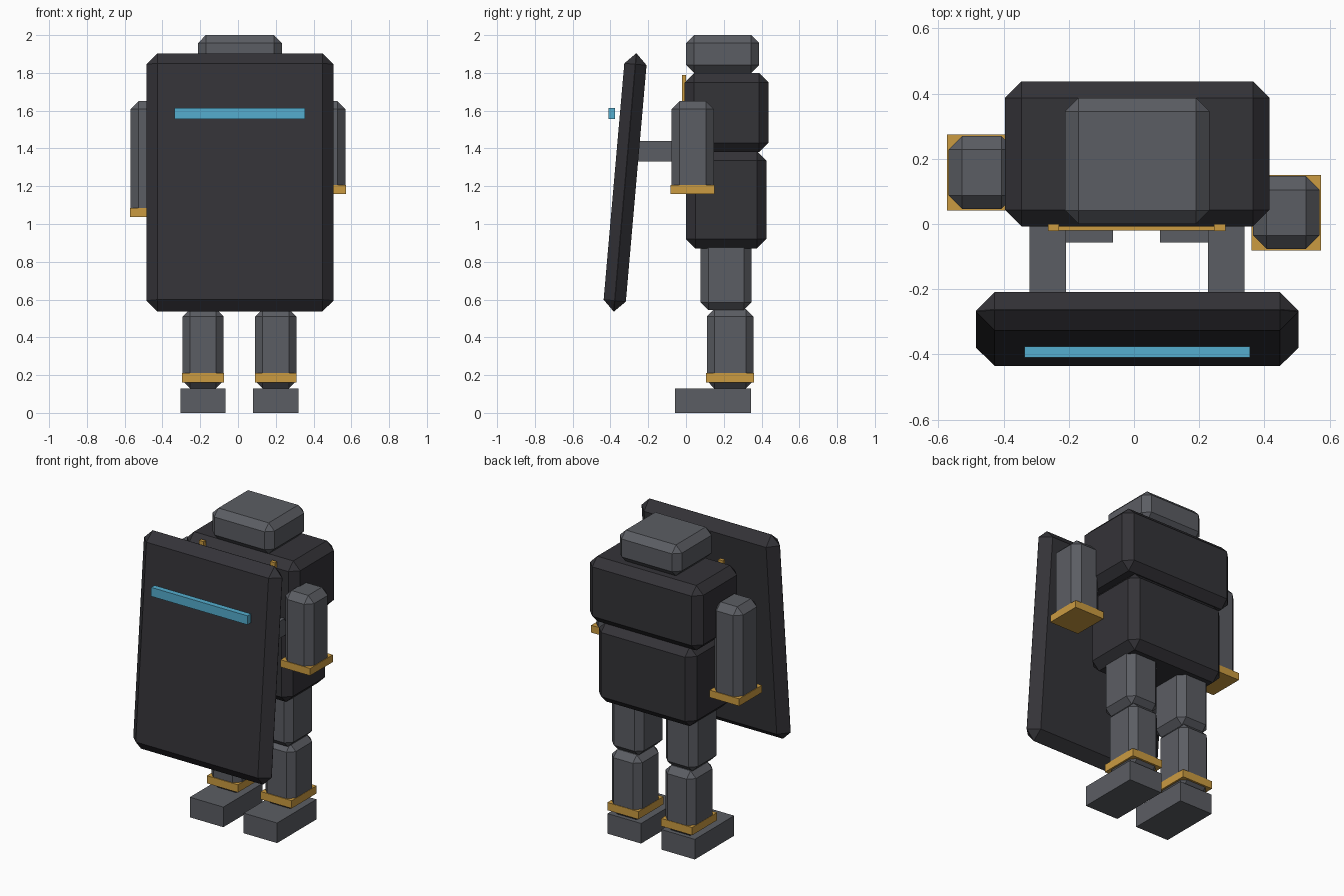
import bpy
from math import radians

default = bpy.data.objects.get("Cube")
if default:
    bpy.data.objects.remove(default, do_unlink=True)


def material(name, r, g, b):
    m = bpy.data.materials.new(name)
    m.use_nodes = True
    m.diffuse_color = (r, g, b, 1)
    m.node_tree.nodes["Principled BSDF"].inputs["Base Color"].default_value = (r, g, b, 1)
    return m


GREY = material("steel grey", 0.105, 0.11, 0.125)
DARK = material("dark armour", 0.034, 0.033, 0.039)
GOLD = material("gold trim", 0.6, 0.33, 0.053)
CYAN = material("cyan glass", 0.09, 0.42, 0.62)


def box(name, xs, ys, zs, mat, bevel=0.0, tilt=0.0):
    """Box spanning three (low, high) ranges, with an optional flat chamfer."""
    spans = (xs, ys, zs)
    bpy.ops.mesh.primitive_cube_add(size=1, location=[(a + b) / 2 for a, b in spans])
    ob = bpy.context.object
    ob.name = name
    ob.scale = [b - a for a, b in spans]
    bpy.ops.object.transform_apply(location=False, rotation=False, scale=True)
    ob.rotation_euler.x = radians(tilt)
    ob.data.materials.append(mat)
    if bevel:
        mod = ob.modifiers.new("chamfer", "BEVEL")
        mod.width = bevel
        mod.segments = 1
    return ob


def around(c, half):
    return (c - half, c + half)


MID = 0.01  # centre line of the body

# Head and torso
box("head", around(MID, 0.222), (0.0, 0.387), (1.8, 2.0), GREY, 0.042)
box("chest", around(MID, 0.405), (-0.007, 0.437), (1.38, 1.8), DARK, 0.05)
box("abdomen", around(MID, 0.35), (0.0, 0.425), (0.87, 1.385), DARK, 0.05)

# Chest trim, two uprights and a crossbar
for side, x in (("right", -0.247), ("left", 0.263)):
    box(side + "_chest_trim", around(x, 0.017), (-0.022, 0.0), (1.45, 1.79), GOLD)
box("chest_trim_bar", around(MID, 0.27), (-0.02, 0.0), (1.45, 1.49), GOLD)

# Legs
for side, x in (("right", -0.185), ("left", 0.2)):
    box(side + "_thigh", around(x, 0.115), (0.078, 0.346), (0.545, 0.95), GREY, 0.04)
    box(side + "_shin", around(x, 0.109), (0.11, 0.357), (0.13, 0.55), GREY, 0.04)
    box(side + "_ankle_cuff", around(x, 0.111), (0.105, 0.36), (0.16, 0.21), GOLD)
    box(side + "_foot", around(x, 0.12), (-0.057, 0.345), (0.0, 0.13), GREY)

# Arms: the left one is held forward and higher
for side, x, y, z in (("right", -0.467, 0.158, 1.037), ("left", 0.467, 0.035, 1.16)):
    box(side + "_arm", around(x, 0.102), around(y, 0.112), (z + 0.004, 1.65), GREY, 0.042)
    box(side + "_wrist_cuff", around(x, 0.106), around(y, 0.116), (z, z + 0.047), GOLD)

# Shield, its struts and viewing slit
for side, x in (("right", -0.265), ("left", 0.283)):
    box(side + "_shield_strut", around(x, 0.056), (-0.28, 0.04), (1.33, 1.44), GREY)
box("shield", around(MID, 0.495), around(-0.3225, 0.059), around(1.22, 0.686), DARK, 0.058, -5)
box("shield_slit", around(MID, 0.345), (-0.41, -0.375), (1.557, 1.615), CYAN)
